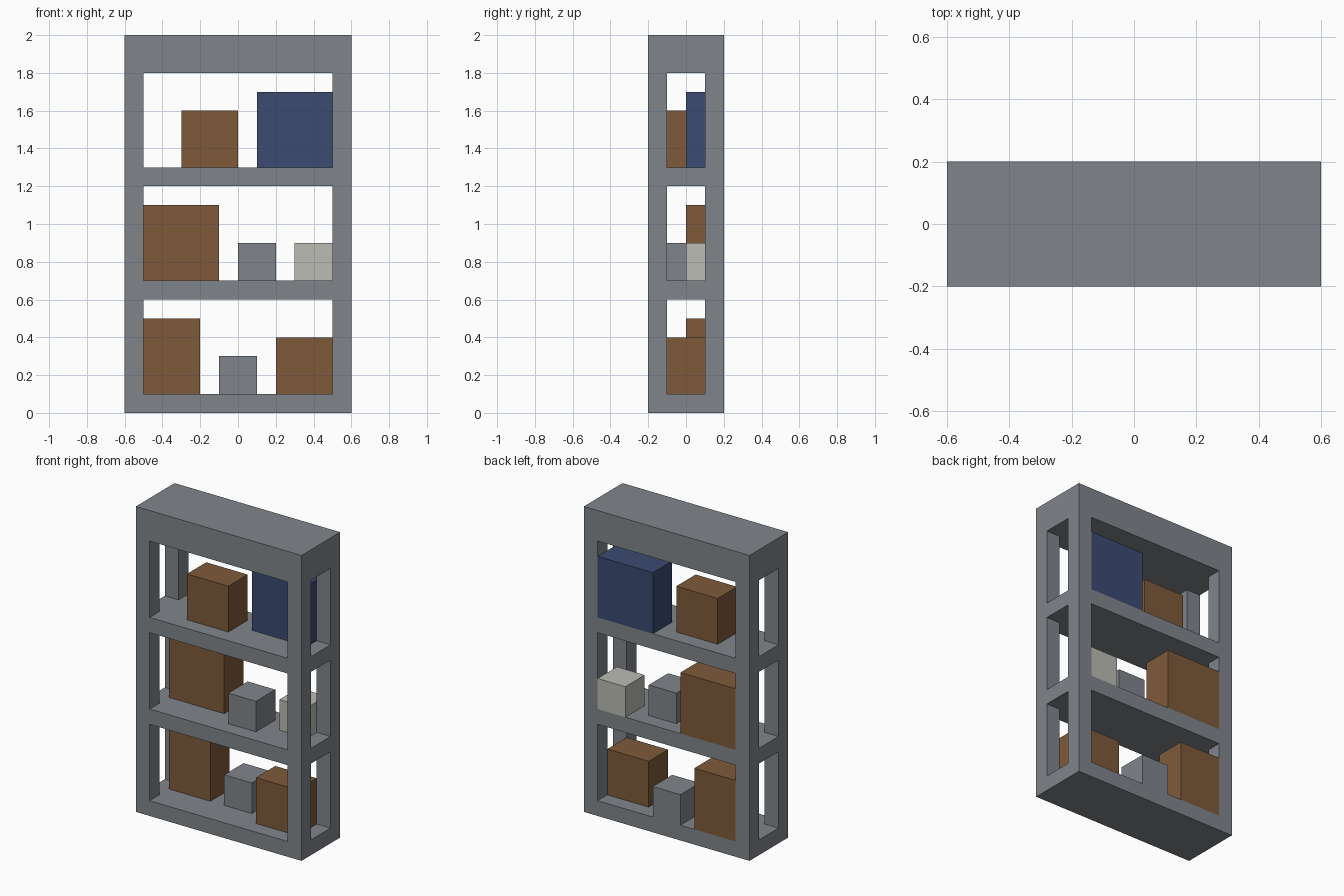
import bpy

cube = bpy.data.objects.get("Cube")
if cube:
    bpy.data.objects.remove(cube, do_unlink=True)


def material(name, rgb):
    m = bpy.data.materials.new(name)
    m.use_nodes = True
    m.diffuse_color = (*rgb, 1)
    m.node_tree.nodes["Principled BSDF"].inputs["Base Color"].default_value = (*rgb, 1)
    return m


GREY = material("steel grey", (0.216, 0.235, 0.258))
BROWN = material("cardboard brown", (0.209, 0.102, 0.042))
BLUE = material("navy blue", (0.045, 0.069, 0.168))
WHITE = material("off white", (0.497, 0.503, 0.456))


def box(name, x, y, z, mat):
    """Box spanning the (low, high) ranges x, y and z."""
    bpy.ops.mesh.primitive_cube_add(size=1)
    ob = bpy.context.object
    ob.name = ob.data.name = name
    for v in ob.data.vertices:
        v.co = [r[0] if c < 0 else r[1] for c, r in zip(v.co, (x, y, z))]
    ob.data.materials.append(mat)
    return ob


def cut(target, x, y, z):
    """Cut a box-shaped tunnel out of the target."""
    cutter = box("cutter", x, y, z, GREY)
    cutter.hide_render = True
    mod = target.modifiers.new("opening", 'BOOLEAN')
    mod.operation = 'DIFFERENCE'
    mod.solver = 'EXACT'
    mod.object = cutter
    bpy.context.view_layer.objects.active = target
    bpy.ops.object.modifier_apply(modifier=mod.name)
    bpy.data.objects.remove(cutter, do_unlink=True)


# Shelf frame: solid block with a front-to-back and a side-to-side opening per bay
frame = box("shelf_frame", (-0.6, 0.6), (-0.2, 0.2), (0, 2), GREY)
for bay in ((0.1, 0.6), (0.7, 1.2), (1.3, 1.8)):
    cut(frame, (-0.5, 0.5), (-0.3, 0.3), bay)
    cut(frame, (-0.7, 0.7), (-0.1, 0.1), bay)

# Stored boxes: name, x range, y range, shelf height, box height, colour
BACK, MIDDLE = (0, 0.2), (-0.1, 0.1)
for name, x, y, z, h, mat in (
    ("bottom_tall_carton", (-0.5, -0.2), BACK, 0.1, 0.4, BROWN),
    ("bottom_small_crate", (-0.1, 0.1), BACK, 0.1, 0.2, GREY),
    ("bottom_carton", (0.2, 0.5), MIDDLE, 0.1, 0.3, BROWN),
    ("middle_large_carton", (-0.5, -0.1), BACK, 0.7, 0.4, BROWN),
    ("middle_small_crate", (0, 0.2), MIDDLE, 0.7, 0.2, GREY),
    ("middle_white_box", (0.3, 0.5), BACK, 0.7, 0.2, WHITE),
    ("top_carton", (-0.3, 0), MIDDLE, 1.3, 0.3, BROWN),
    ("top_blue_case", (0.1, 0.5), BACK, 1.3, 0.4, BLUE),
):
    box(name, x, y, (z, z + h), mat)
